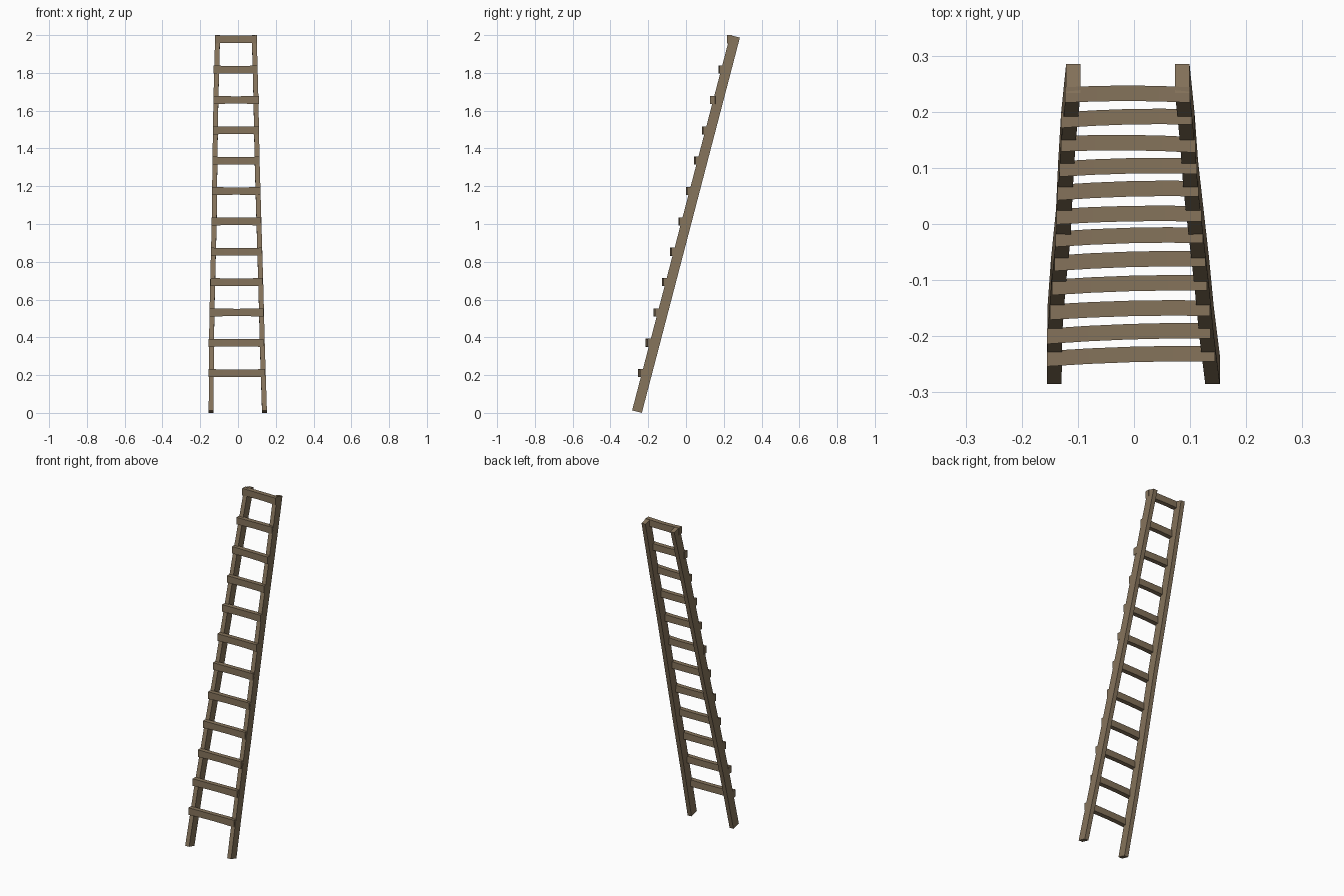
import bpy
from mathutils import Vector

if "Cube" in bpy.data.objects:
    bpy.data.objects.remove(bpy.data.objects["Cube"])

# Single weathered wood colour
wood = bpy.data.materials.new("weathered_wood")
wood.diffuse_color = (0.235, 0.172, 0.105, 1.0)
wood.use_nodes = True
wood.node_tree.nodes["Principled BSDF"].inputs["Base Color"].default_value = wood.diffuse_color


def loft(name, rings):
    """Skin a list of four-point rings into a closed, flat-shaded beam."""
    verts = [tuple(p) for r in rings for p in r]
    n = len(rings)
    faces = [(3, 2, 1, 0), tuple(4 * (n - 1) + k for k in range(4))]
    for i in range(n - 1):
        for k in range(4):
            a, b = 4 * i + k, 4 * i + (k + 1) % 4
            faces.append((a, b, b + 4, a + 4))
    me = bpy.data.meshes.new(name)
    me.from_pydata(verts, [], faces)
    me.materials.append(wood)
    me.validate()
    ob = bpy.data.objects.new(name, me)
    bpy.context.collection.objects.link(ob)
    return ob


# Leaning axis of the rails and the direction of their depth
LOW, HIGH = Vector((0, -0.2595, 0.0067)), Vector((0, 0.2595, 1.9933))
axis = (HIGH - LOW).normalized()
depth = Vector((0, axis.z, -axis.y)) * 0.0265


def rail(name, stations, side):
    """stations: (fraction of length, outer x); slightly crooked timber."""
    rings = []
    for t, outer in stations:
        c = LOW.lerp(HIGH, t)
        lo, hi = sorted((outer, outer - side * 0.026))
        rings.append([c + Vector((x, 0, 0)) + depth * s
                      for x, s in ((lo, -1), (hi, -1), (hi, 1), (lo, 1))])
    loft(name, rings)


# Side rails
rail("left_rail", [(0, -0.155), (0.17, -0.154), (0.33, -0.148), (0.5, -0.139),
                   (0.67, -0.135), (0.83, -0.130), (1, -0.121)], -1)
rail("right_rail", [(0, 0.153), (0.17, 0.142), (0.33, 0.134), (0.5, 0.124),
                    (0.67, 0.114), (0.83, 0.108), (1, 0.099)], 1)

# Rungs, top to bottom: left x, right x, left y, right y
rungs = [(-0.123, 0.100, 0.230, 0.230), (-0.130, 0.103, 0.185, 0.191),
         (-0.130, 0.110, 0.143, 0.141), (-0.133, 0.112, 0.098, 0.103),
         (-0.136, 0.115, 0.056, 0.063), (-0.138, 0.120, 0.013, 0.018),
         (-0.140, 0.123, -0.027, -0.020), (-0.142, 0.127, -0.070, -0.062),
         (-0.146, 0.130, -0.113, -0.105), (-0.150, 0.135, -0.157, -0.150),
         (-0.155, 0.136, -0.200, -0.190), (-0.155, 0.144, -0.240, -0.231)]
for i, (x0, x1, y0, y1) in enumerate(rungs):
    z = 1.978 - i * 0.1607
    rings = []
    for t in (0, 0.25, 0.5, 0.75, 1):
        bow = 4 * t * (1 - t)
        x, y = x0 + (x1 - x0) * t, y0 + (y1 - y0) * t + 0.003 * bow
        hy, hz = 0.0138, 0.0215 - 0.002 * bow
        rings.append([Vector((x, y + a * hy, z + b * hz))
                      for a, b in ((-1, -1), (1, -1), (1, 1), (-1, 1))])
    loft(f"rung_{i + 1}", rings)
